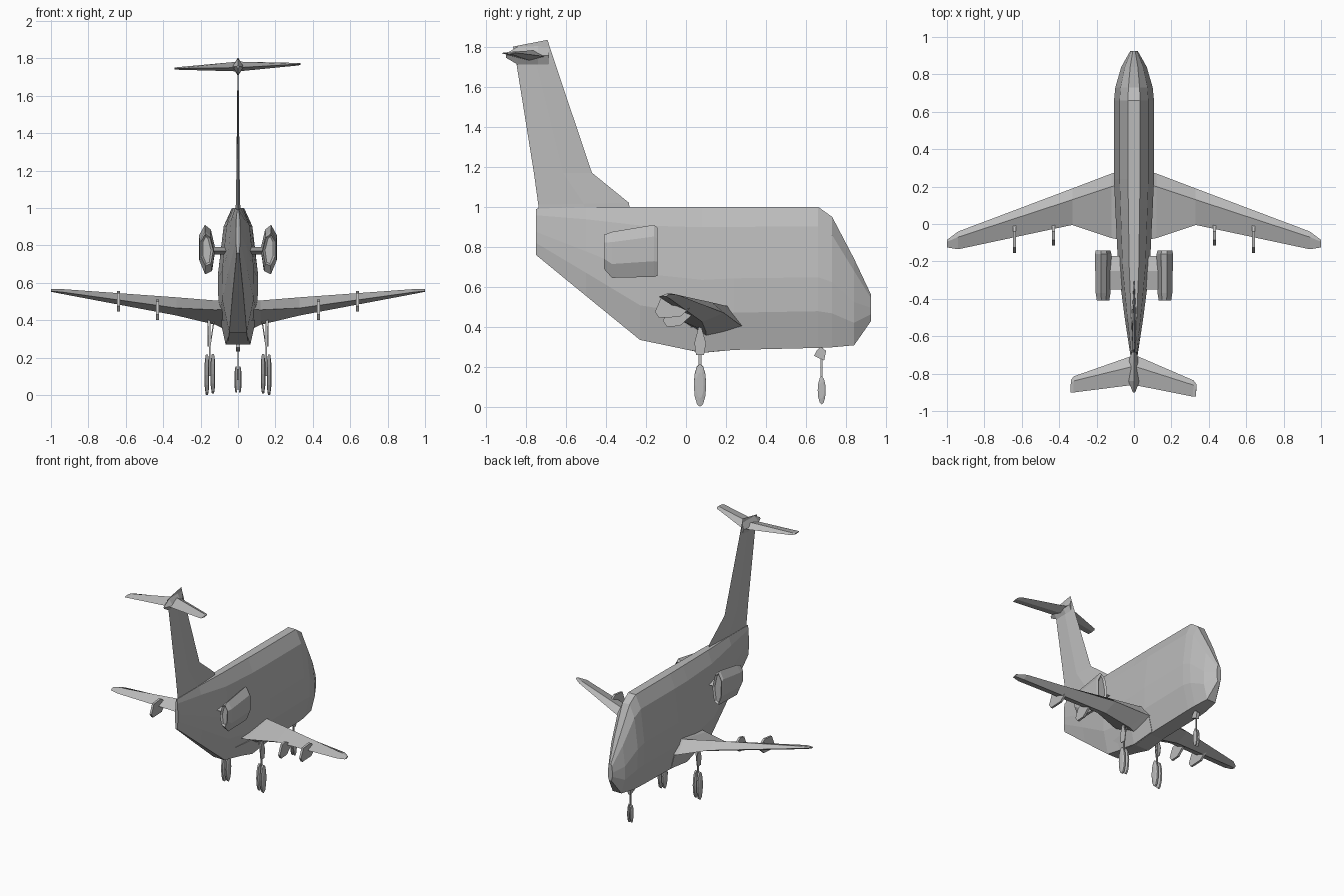
import bpy, bmesh, math
from mathutils import Matrix, Vector

if "Cube" in bpy.data.objects:
    bpy.data.objects.remove(bpy.data.objects["Cube"], do_unlink=True)

grey = bpy.data.materials.new("plain grey")
grey.use_nodes = True
grey.diffuse_color = (0.5, 0.5, 0.5, 1)
grey.node_tree.nodes["Principled BSDF"].inputs["Base Color"].default_value = (0.5, 0.5, 0.5, 1)


def loft(name, rings, mirror=False, inset=None):
    """Skin a list of equal-length point rings, cap the ends, optionally recess the caps."""
    bm = bmesh.new()
    loops = [[bm.verts.new(p) for p in ring] for ring in rings]
    n = len(loops[0])
    for a, b in zip(loops, loops[1:]):
        for i in range(n):
            j = (i + 1) % n
            bm.faces.new((a[i], a[j], b[j], b[i]))
    caps = [bm.faces.new(loops[0]), bm.faces.new(loops[-1])]
    bmesh.ops.recalc_face_normals(bm, faces=bm.faces)
    if inset:
        bmesh.ops.inset_individual(bm, faces=caps, thickness=inset, depth=-inset)
    mesh = bpy.data.meshes.new(name)
    bm.to_mesh(mesh)
    bm.free()
    mesh.materials.append(grey)
    obj = bpy.data.objects.new(name, mesh)
    bpy.context.collection.objects.link(obj)
    if mirror:
        obj.modifiers.new("mirror", 'MIRROR')
    return obj


def plate(name, outline, x0, x1, mirror=False):
    """Side-view outline (y, z) given a thickness along x."""
    return loft(name, [[(x, y, z) for y, z in outline] for x in (x0, x1)], mirror)


def wing(name, sections, mirror=True):
    """Sections are (x, [(y, z) ...]) from root to tip."""
    return loft(name, [[(x, y, z) for y, z in pts] for x, pts in sections], mirror)


# Fuselage: tall, narrow sections along y
half_section = [(0.3, 1), (0.72, 0.86), (1, 0.5), (0.98, 0.26), (0.55, 0)]
stations = [  # y, bottom, top, half width
    (-0.75, 0.76, 0.99, 0.012), (-0.5, 0.555, 1.0, 0.05), (-0.23, 0.335, 1.0, 0.085),
    (0.08, 0.27, 1.0, 0.1), (0.24, 0.285, 1.0, 0.107), (0.66, 0.295, 1.0, 0.107),
    (0.73, 0.298, 0.95, 0.1), (0.84, 0.308, 0.74, 0.068), (0.925, 0.43, 0.56, 0.02)]
rings = []
for y, zb, zt, w in stations:
    right = [(w * fx, y, zb + (zt - zb) * fz) for fx, fz in half_section]
    rings.append(right + [(-x, py, z) for x, py, z in reversed(right)])
loft("fuselage", rings)

# Belly fairing under the wing
loft("belly_fairing", [[(sx * w, y, z) for sx, z in ((-1, 0.4), (-0.7, zb), (0.7, zb), (1, 0.4))]
                       for y, zb, w in ((-0.2, 0.335, 0.06), (0.08, 0.27, 0.095), (0.27, 0.29, 0.09))])

# Main wings: leading edge, upper ridge, trailing edge, lower ridge
wing("wings", [
    (0.05, [(0.29, 0.40), (0.22, 0.51), (-0.09, 0.46), (0.1, 0.34)]),
    (0.12, [(0.27, 0.41), (0.2, 0.505), (-0.075, 0.455), (0.1, 0.375)]),
    (0.33, [(0.19, 0.47), (0.13, 0.522), (-0.005, 0.465), (0.08, 0.425)]),
    (0.94, [(-0.04, 0.56), (-0.07, 0.566), (-0.135, 0.55), (-0.08, 0.54)]),
    (1.0, [(-0.085, 0.563), (-0.095, 0.566), (-0.125, 0.555), (-0.1, 0.552)])])

# Flap track fairings under the wings
for name, x, y0, y1, z in (("inner", 0.43, 0.03, -0.115, 0.46), ("outer", 0.638, 0.03, -0.155, 0.505)):
    plate(name + "_flap_fairings",
          [(y0, z), (y0 - 0.06, z - 0.055), (y1 + 0.02, z - 0.06), (y1, z - 0.03),
           (y1 + 0.03, z + 0.04), (y0 - 0.07, z + 0.05)], x - 0.008, x + 0.008, True)

# Rear engines with recessed ends, on short pylons
engine_section = [(0.01, 1), (0.042, 0.55), (0.042, -0.4), (0.01, -1), (-0.03, -0.85), (-0.046, 0), (-0.022, 0.8)]
engine_stations = [(-0.41, 0.775, 0.085, 0.75), (-0.37, 0.76, 0.115, 0.9),
                   (-0.16, 0.78, 0.13, 1), (-0.142, 0.775, 0.12, 0.9)]
loft("engines", [[(0.167 + dx * s, y, zc + dz * r) for dx, dz in engine_section]
                 for y, zc, r, s in engine_stations], True, inset=0.012)
loft("engine_pylons", [[(x, -0.17, 0.77), (x, -0.25, 0.79), (x, -0.35, 0.77), (x, -0.25, 0.75)]
                       for x in (0.05, 0.14)], True)

# Tail fin: thick at the base, thin at the top
fin_levels = [  # rear (y, z), front (y, z), half thickness
    ((-0.735, 0.97), (-0.28, 0.97), 0.014), ((-0.738, 1.01), (-0.285, 1.02), 0.012),
    ((-0.76, 1.17), (-0.47, 1.17), 0.009), ((-0.848, 1.72), (-0.655, 1.72), 0.003),
    ((-0.865, 1.80), (-0.692, 1.834), 0.001)]
loft("tail_fin", [[(0, *r), (t, (r[0] + f[0]) / 2, (r[1] + f[1]) / 2), (0, *f),
                   (-t, (r[0] + f[0]) / 2, (r[1] + f[1]) / 2)] for r, f, t in fin_levels])

# Fairing where the tailplane meets the fin
loft("tail_fairing", [[(0, y, 1.755 + h), (w, y, 1.755), (0, y, 1.755 - h), (-w, y, 1.755)]
                      for y, w, h in ((-0.9, 0.006, 0.01), (-0.84, 0.03, 0.045),
                                      (-0.74, 0.03, 0.05), (-0.685, 0.012, 0.045))])

# Tailplane, sitting slightly askew
tailplane = wing("tailplane", [
    (0, [(-0.7, 1.75), (-0.76, 1.782), (-0.86, 1.75), (-0.78, 1.73)]),
    (0.32, [(-0.825, 1.757), (-0.85, 1.764), (-0.912, 1.757), (-0.86, 1.75)]),
    (0.336, [(-0.845, 1.757), (-0.86, 1.762), (-0.912, 1.757), (-0.87, 1.752)])])
pivot = Vector((0, -0.8, 1.755))
tailplane.matrix_world = (Matrix.Translation(pivot) @ Matrix.Rotation(math.radians(-2), 4, 'Z')
                          @ Matrix.Rotation(math.radians(-2), 4, 'Y') @ Matrix.Translation(-pivot))


def wheels(name, x, y, z, ry, rz, half):
    """Mirrored pair of tall faceted wheels."""
    angles = [math.tau * i / 12 for i in range(12)]
    loft(name, [[(x + dx * half, y + ry * s * math.cos(a), z + rz * s * math.sin(a)) for a in angles]
                for dx, s in ((-1, 0.6), (-0.5, 1), (0.5, 1), (1, 0.6))], True)


# Main landing gear
wheels("inner_main_wheels", 0.134, 0.07, 0.113, 0.031, 0.105, 0.012)
wheels("outer_main_wheels", 0.166, 0.07, 0.108, 0.031, 0.108, 0.012)
plate("main_axles", [(0.062, 0.1), (0.078, 0.1), (0.078, 0.13), (0.062, 0.13)], 0.13, 0.17, True)
plate("main_struts", [(0.064, 0.1), (0.076, 0.1), (0.078, 0.42), (0.062, 0.42)], 0.146, 0.154, True)
plate("main_gear_doors", [(0.05, 0.26), (0.09, 0.26), (0.1, 0.32), (0.085, 0.37),
                          (0.07, 0.43), (0.055, 0.37), (0.042, 0.32)], 0.156, 0.162, True)
loft("main_side_braces", [[(x, y, z) for y in (0.066, 0.074)] + [(x + 0.006, 0.07, z)]
                          for x, z in ((0.148, 0.25), (0.125, 0.4))], True)

# Nose landing gear
wheels("nose_wheels", 0.01, 0.678, 0.083, 0.02, 0.07, 0.008)
plate("nose_strut", [(0.672, 0.08), (0.682, 0.08), (0.682, 0.31), (0.672, 0.31)], -0.004, 0.004)
plate("nose_gear_door", [(0.64, 0.255), (0.69, 0.232), (0.7, 0.28), (0.675, 0.3), (0.655, 0.285)], -0.012, 0.012)
